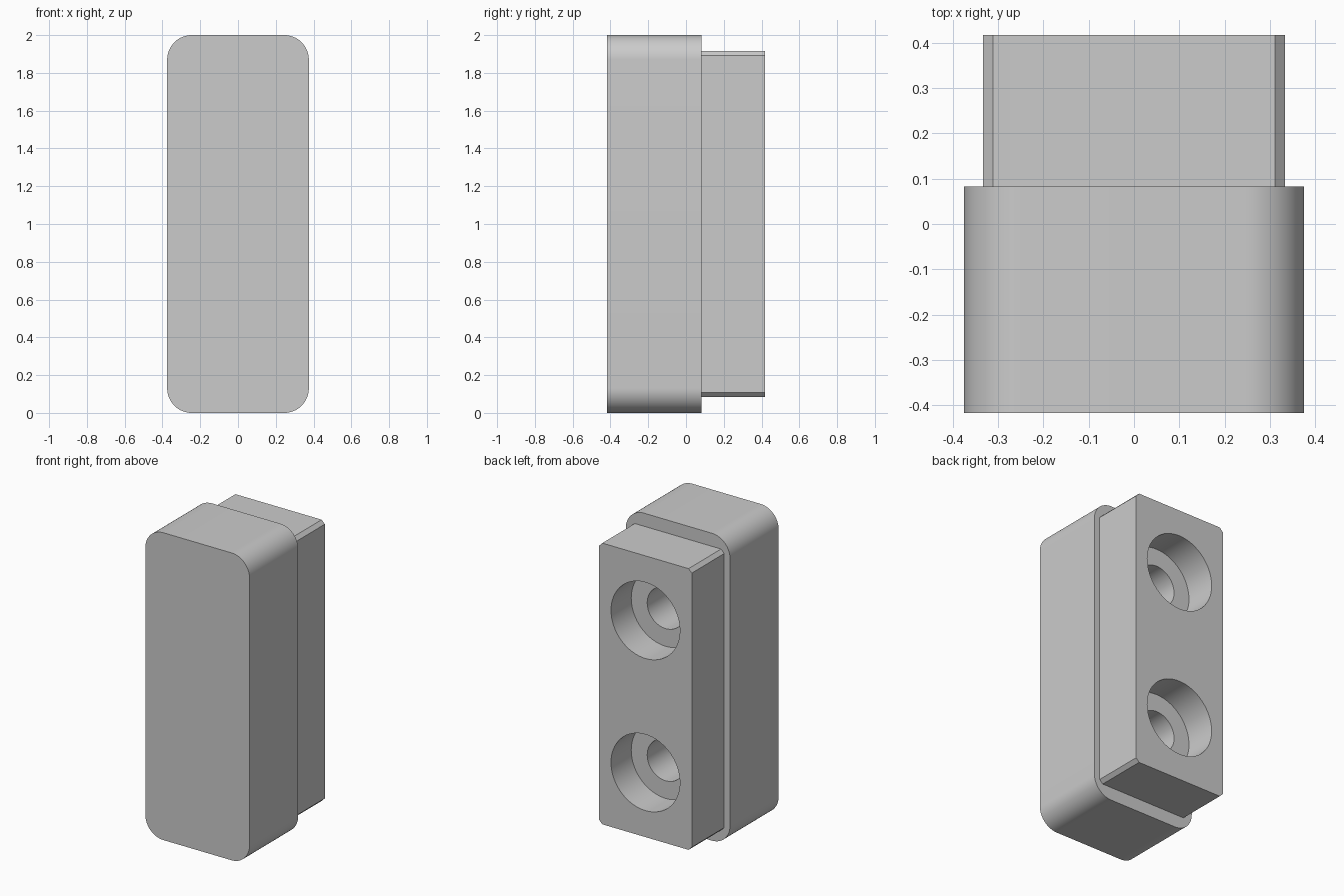
import bpy
import bmesh
from math import pi, cos, sin
from mathutils import Matrix, Vector

cube = bpy.data.objects.get("Cube")
if cube:
    bpy.data.objects.remove(cube, do_unlink=True)

FRONT, STEP, BACK = -0.417, 0.083, 0.417
HOLE_HEIGHTS = (0.505, 1.495)

grey = bpy.data.materials.new("plain grey")
grey.use_nodes = True
colour = (0.6, 0.6, 0.6, 1)
grey.diffuse_color = colour
grey.node_tree.nodes["Principled BSDF"].inputs["Base Color"].default_value = colour


def make_object(name, bm):
    bmesh.ops.recalc_face_normals(bm, faces=bm.faces)
    mesh = bpy.data.meshes.new(name)
    bm.to_mesh(mesh)
    bm.free()
    mesh.materials.append(grey)
    obj = bpy.data.objects.new(name, mesh)
    bpy.context.collection.objects.link(obj)
    return obj


def slab(name, width, height, corner, steps, y0, y1):
    """Upright rectangle with rounded or chamfered corners, extruded in y."""
    bm = bmesh.new()
    verts = []
    for quarter, (sx, sz) in enumerate(((1, 1), (-1, 1), (-1, -1), (1, -1))):
        cx, cz = sx * (width / 2 - corner), 1 + sz * (height / 2 - corner)
        for i in range(steps + 1):
            a = (quarter + i / steps) * pi / 2
            verts.append(bm.verts.new((cx + corner * cos(a), y0, cz + corner * sin(a))))
    face = bm.faces.new(verts)
    extruded = bmesh.ops.extrude_face_region(bm, geom=[face])["geom"]
    bmesh.ops.translate(bm, vec=Vector((0, y1 - y0, 0)),
                        verts=[v for v in extruded if isinstance(v, bmesh.types.BMVert)])
    return make_object(name, bm)


def drill(obj, radius, y0, y1):
    """Cut both screw holes into a part, along y."""
    bm = bmesh.new()
    for z in HOLE_HEIGHTS:
        place = Matrix.Translation((0, (y0 + y1) / 2, z)) @ Matrix.Rotation(pi / 2, 4, "X")
        bmesh.ops.create_cone(bm, cap_ends=True, segments=64, radius1=radius,
                              radius2=radius, depth=y1 - y0, matrix=place)
    cutter = make_object("hole_cutter", bm)
    cutter.hide_render = True
    cut = obj.modifiers.new("holes", "BOOLEAN")
    cut.operation = "DIFFERENCE"
    cut.solver = "EXACT"
    cut.object = cutter
    bpy.context.view_layer.objects.active = obj
    bpy.ops.object.modifier_apply(modifier=cut.name)
    bpy.data.objects.remove(cutter, do_unlink=True)


# Rounded front body and chamfered rear block
body = slab("front_body", 0.75, 2.0, 0.13, 16, FRONT, STEP)
block = slab("rear_block", 0.667, 1.83, 0.023, 1, STEP, BACK)

# Counterbores from the back, with narrower blind bores behind them
drill(block, 0.248, 0.209, 0.6)
drill(block, 0.133, 0.0, 0.3)
drill(body, 0.133, -0.25, 0.3)

# Smooth the round walls, keep the corners crisp
bpy.ops.object.select_all(action="DESELECT")
for part in (body, block):
    part.select_set(True)
bpy.context.view_layer.objects.active = body
bpy.ops.object.shade_smooth_by_angle(angle=pi / 6)
